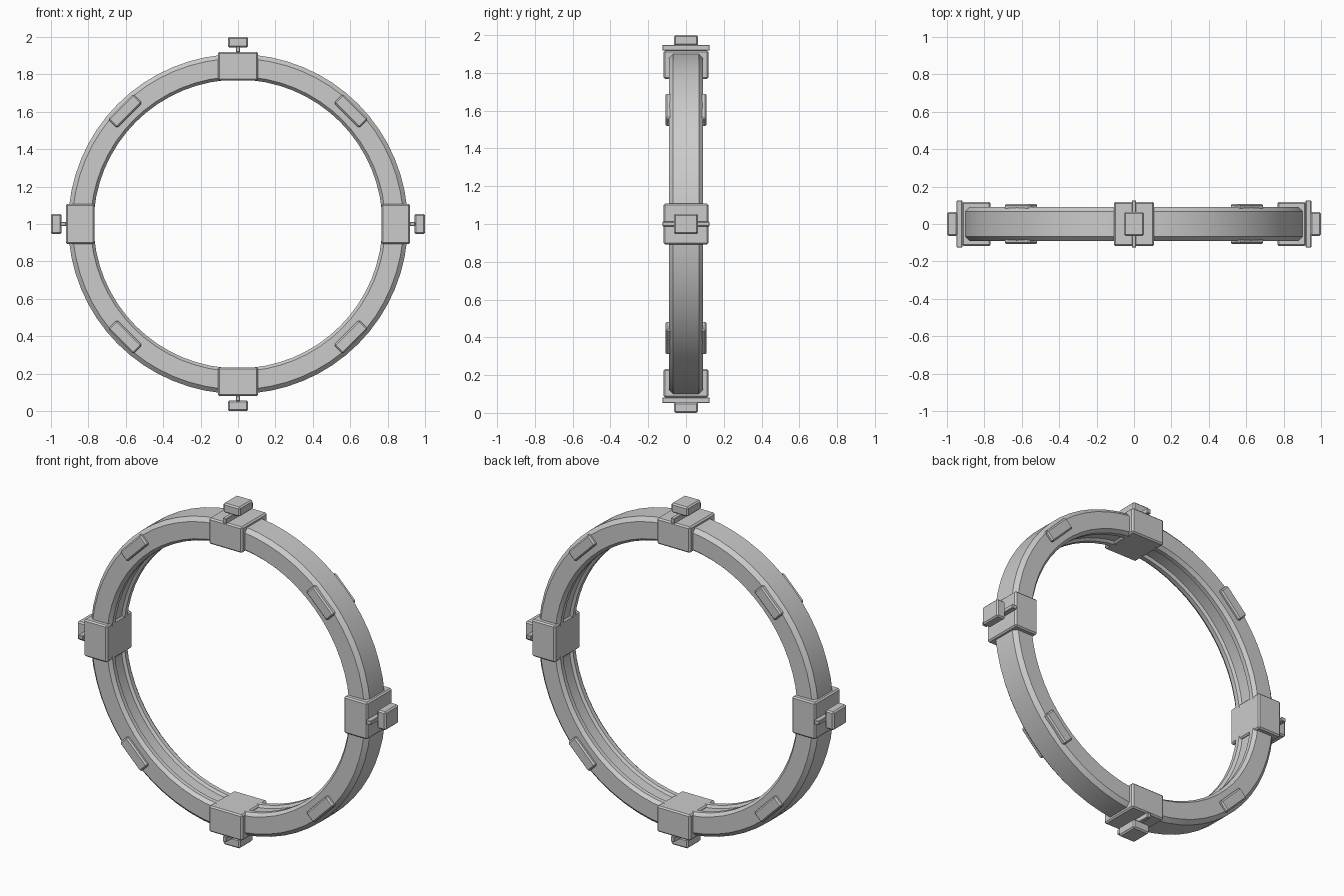
import bpy, bmesh
from math import radians, cos, sin, tau
from mathutils import Matrix, Vector

if "Cube" in bpy.data.objects:
    bpy.data.objects.remove(bpy.data.objects["Cube"])

CENTRE = Matrix.Translation((0, 0, 1))


def finish(bm, name):
    bmesh.ops.recalc_face_normals(bm, faces=bm.faces)
    mesh = bpy.data.meshes.new(name)
    bm.to_mesh(mesh)
    bm.free()
    ob = bpy.data.objects.new(name, mesh)
    bpy.context.collection.objects.link(ob)
    return ob


def block(name, angle, r, y, size, bevel):
    """Box at radius r on the ring; size = (tangential, y, radial)."""
    bm = bmesh.new()
    bmesh.ops.create_cube(bm, size=1)
    bmesh.ops.scale(bm, vec=size, verts=bm.verts)
    bmesh.ops.bevel(bm, geom=bm.edges[:], offset=bevel, segments=1, affect='EDGES')
    m = CENTRE @ Matrix.Rotation(radians(angle), 4, 'Y') @ Matrix.Translation((0, y, r))
    bmesh.ops.transform(bm, matrix=m, verts=bm.verts)
    return finish(bm, name)


# Ring: chamfered section with a shallow groove on the inside, swept round y
half = [(0.908, 0.068), (0.885, 0.09), (0.788, 0.09), (0.772, 0.07),
        (0.772, 0.045), (0.787, 0.035)]
profile = half + [(r, -y) for r, y in reversed(half)]
bm = bmesh.new()
N = 64
rows = []
for i in range(N):
    a = tau * i / N
    rows.append([bm.verts.new((r * sin(a), y, 1 + r * cos(a))) for r, y in profile])
for i in range(N):
    A, B = rows[i], rows[(i + 1) % N]
    for j in range(len(profile)):
        k = (j + 1) % len(profile)
        bm.faces.new((A[j], A[k], B[k], B[j]))
ring = finish(bm, "ring")
bpy.context.view_layer.objects.active = ring
ring.select_set(True)
bpy.ops.object.shade_smooth_by_angle(angle=radians(25))

for n in range(4):
    a = 90 * n
    # Clamp, cross pin and knob at each quarter
    block(f"clamp_{n}", a, 0.843, 0, (0.216, 0.236, 0.152), 0.008)
    block(f"cross_pin_{n}", a, 0.933, 0, (0.024, 0.25, 0.03), 0.003)
    block(f"knob_{n}", a, 0.972, 0, (0.108, 0.126, 0.056), 0.008)
    # Raised pads on both faces between the clamps
    for side, s in (("front", -1), ("back", 1)):
        block(f"{side}_pad_{n}", a + 45, 0.854, s * 0.086, (0.19, 0.044, 0.068), 0.008)
